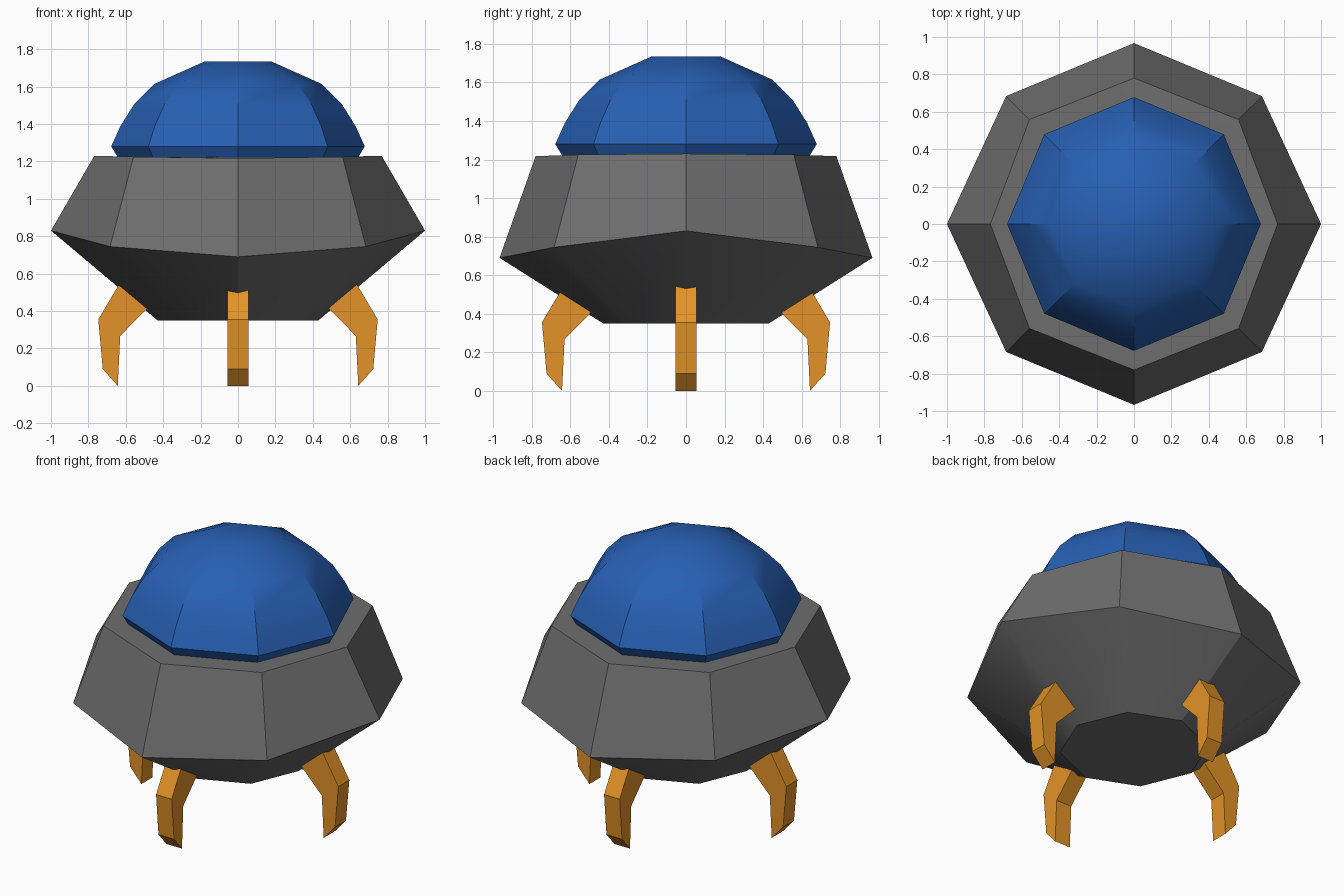
import bpy, bmesh, math
from mathutils import Matrix

if "Cube" in bpy.data.objects:
    bpy.data.objects.remove(bpy.data.objects["Cube"])


def material(name, rgb):
    m = bpy.data.materials.new(name)
    m.diffuse_color = (*rgb, 1)
    m.use_nodes = True
    m.node_tree.nodes["Principled BSDF"].inputs["Base Color"].default_value = m.diffuse_color
    return m


grey = material("hull grey", (0.155, 0.155, 0.155))
blue = material("dome blue", (0.02, 0.115, 0.45))
orange = material("leg orange", (0.76, 0.29, 0.02))


def finish(bm, name, mat, smooth=None):
    bmesh.ops.recalc_face_normals(bm, faces=bm.faces)
    me = bpy.data.meshes.new(name)
    bm.to_mesh(me)
    bm.free()
    me.materials.append(mat)
    ob = bpy.data.objects.new(name, me)
    bpy.context.collection.objects.link(ob)
    if smooth:
        bpy.ops.object.select_all(action='DESELECT')
        ob.select_set(True)
        bpy.context.view_layer.objects.active = ob
        bpy.ops.object.shade_smooth_by_angle(angle=math.radians(smooth))
    return ob


def octagon_loft(rings):
    """Each ring: (radius, z) on the x axis, the diagonals and the y axis."""
    bm = bmesh.new()
    loops = []
    for ring in rings:
        loop = []
        for i in range(8):
            r, z = ring[(0, 1, 2, 1)[i % 4]]
            a = i * math.pi / 4
            loop.append(bm.verts.new((r * math.cos(a), r * math.sin(a), z)))
        loops.append(loop)
    for lo, hi in zip(loops, loops[1:]):
        for i in range(8):
            j = (i + 1) % 8
            bm.faces.new((lo[i], lo[j], hi[j], hi[i]))
    bm.faces.new(loops[0][::-1])
    bm.faces.new(loops[-1])
    return bm


# Saucer hull: the waist rises towards the left and right sides
hull = octagon_loft([
    [(0.43, 0.35)] * 3,
    [(1.0, 0.83), (0.967, 0.745), (0.967, 0.69)],
    [(0.768, 1.23), (0.79, 1.225), (0.78, 1.217)],
    [(0.60, 1.222)] * 3,
])
finish(hull, "hull", grey, 30)

# Dome with a small undercut skirt
dome_profile = [(0.63, 1.20), (0.678, 1.28), (0.628, 1.39), (0.556, 1.505),
                (0.45, 1.613), (0.177, 1.735)]
finish(octagon_loft([[p] * 3 for p in dome_profile]), "dome", blue, 32)

# Four bent legs, profile in radius and height, tops buried in the hull
leg_profile = [(0.615, 0.578), (0.747, 0.355), (0.723, 0.09), (0.643, 0.0),
               (0.63, 0.267), (0.455, 0.445)]
for k, side in enumerate(("right", "back", "left", "front")):
    bm = bmesh.new()
    face = bm.faces.new([bm.verts.new((r, -0.055, z)) for r, z in leg_profile])
    ext = bmesh.ops.extrude_face_region(bm, geom=[face], use_keep_orig=True)
    verts = [v for v in ext["geom"] if isinstance(v, bmesh.types.BMVert)]
    bmesh.ops.translate(bm, verts=verts, vec=(0, 0.11, 0))
    bm.transform(Matrix.Rotation(k * math.pi / 2, 4, 'Z'))
    finish(bm, side + "_leg", orange)
